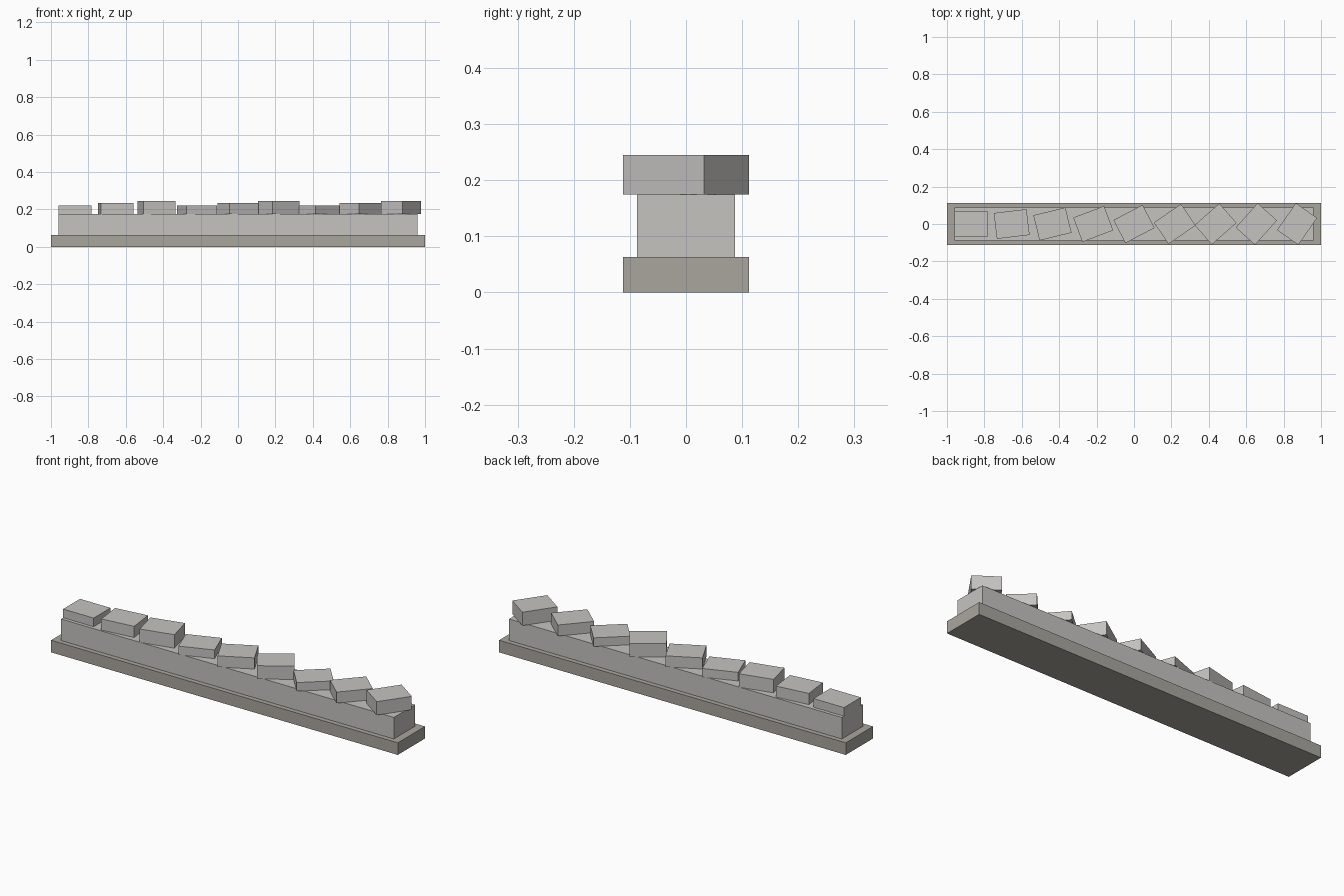
import bpy
from mathutils import Matrix, Vector

cube = bpy.data.objects.get("Cube")
if cube:
    bpy.data.objects.remove(cube, do_unlink=True)


def material(name, rgb):
    mat = bpy.data.materials.new(name)
    mat.use_nodes = True
    mat.diffuse_color = (*rgb, 1)
    shader = next(n for n in mat.node_tree.nodes if n.type == 'BSDF_PRINCIPLED')
    shader.inputs["Base Color"].default_value = (*rgb, 1)
    return mat


def block(name, size, x, bottom, mat, turn=0.0):
    """Box of the given size standing at height `bottom`, turned about z."""
    bpy.ops.mesh.primitive_cube_add(size=1)
    obj = bpy.context.object
    obj.name = name
    obj.data.transform(Matrix.Diagonal(Vector((*size, 1))))
    obj.location = (x, 0, bottom + size[2] / 2)
    obj.rotation_euler.z = turn
    obj.data.materials.append(mat)
    return obj


light_stone = material("light stone", (0.56, 0.55, 0.53))
dark_stone = material("dark stone", (0.40, 0.38, 0.34))

# Footing and wall
FOOT_TOP, WALL_TOP = 0.063, 0.175
block("footing", (2, 0.224, FOOT_TOP), 0, 0, dark_stone)
block("wall", (1.92, 0.174, WALL_TOP - FOOT_TOP), 0, FOOT_TOP, light_stone)

# Coping stones, each turned a little further, in three repeating heights
heights = (0.045, 0.058, 0.07)
for i in range(9):
    block(f"coping_stone_{i + 1}", (0.176, 0.139, heights[i % 3]),
          (i - 4) * 0.218, WALL_TOP, light_stone, turn=i * 0.12)
